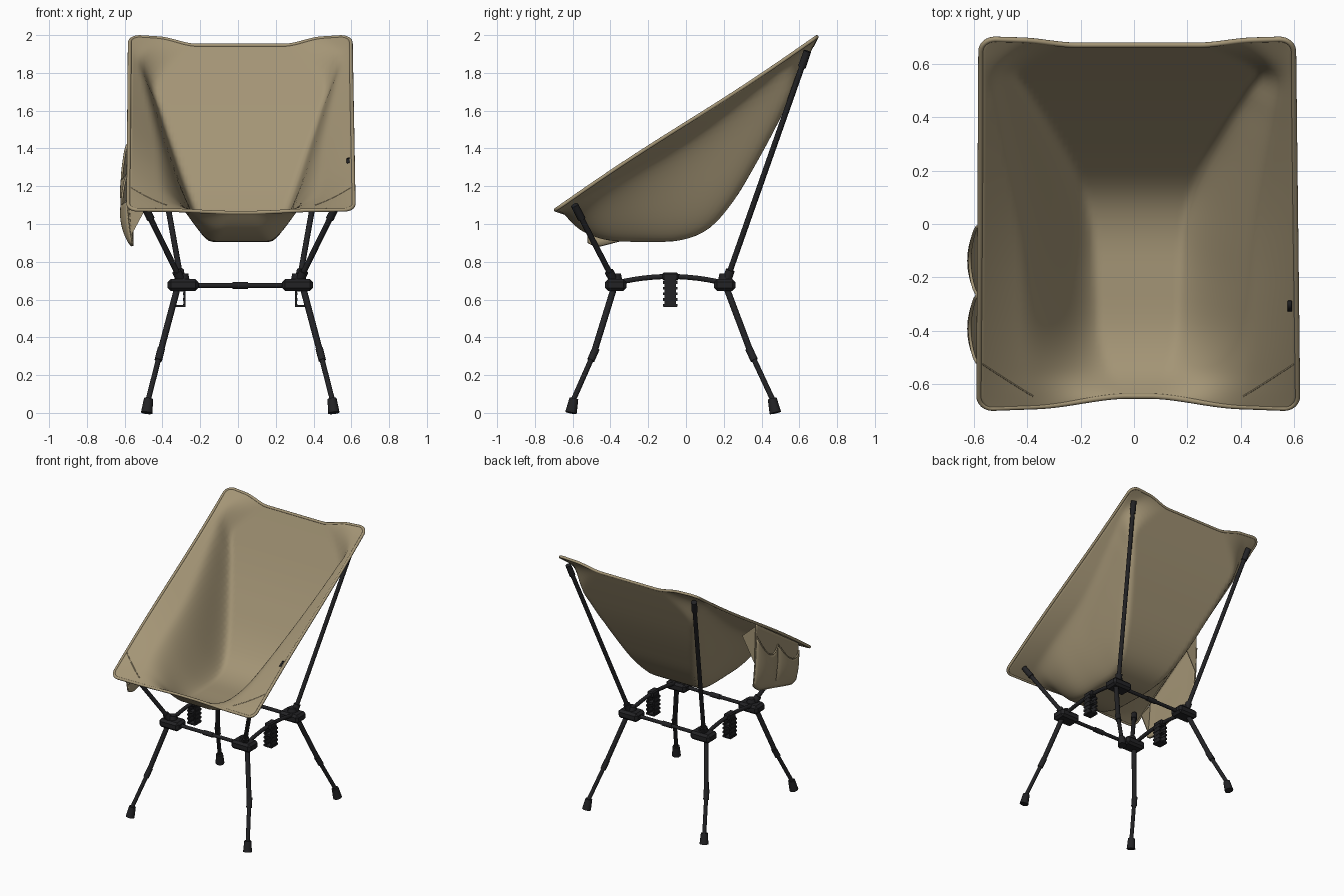
import bpy, bmesh, math
from mathutils import Vector, Matrix

if "Cube" in bpy.data.objects:
    bpy.data.objects.remove(bpy.data.objects["Cube"])

CX = 0.012  # shared centre line of seat and frame


def material(name, color, rough):
    m = bpy.data.materials.new(name)
    m.use_nodes = True
    m.diffuse_color = (*color, 1)
    bsdf = m.node_tree.nodes["Principled BSDF"]
    bsdf.inputs["Base Color"].default_value = (*color, 1)
    bsdf.inputs["Roughness"].default_value = rough
    return m


TAN = material("tan_fabric", (0.37, 0.30, 0.18), 0.9)
BLACK = material("black_frame", (0.016, 0.016, 0.018), 0.6)


def add_object(name, bm, mat, smooth=True):
    bmesh.ops.recalc_face_normals(bm, faces=bm.faces)
    me = bpy.data.meshes.new(name)
    bm.to_mesh(me)
    bm.free()
    me.materials.append(mat)
    ob = bpy.data.objects.new(name, me)
    bpy.context.collection.objects.link(ob)
    if smooth:
        bpy.ops.object.select_all(action='DESELECT')
        ob.select_set(True)
        bpy.context.view_layer.objects.active = ob
        bpy.ops.object.shade_smooth_by_angle(angle=math.radians(40))
    return ob


def rod(name, a, b, r1, r2=None, sides=16):
    a, b = Vector(a), Vector(b)
    d = b - a
    bm = bmesh.new()
    mat = Matrix.Translation((a + b) / 2) @ d.to_track_quat('Z', 'Y').to_matrix().to_4x4()
    bmesh.ops.create_cone(bm, cap_ends=True, segments=sides, radius1=r1,
                          radius2=r2 or r1, depth=d.length, matrix=mat)
    return add_object(name, bm, BLACK)


def box(name, center, size, bevel=0.0):
    bm = bmesh.new()
    bmesh.ops.create_cube(bm, size=1, matrix=Matrix.Translation(center) @ Matrix.Diagonal((*size, 1)))
    if bevel:
        bmesh.ops.bevel(bm, geom=bm.edges[:], offset=bevel, segments=1, affect='EDGES')
    return add_object(name, bm, BLACK, False)


def sheet(name, func, us, vs, thick, mat=TAN):
    bm = bmesh.new()
    rows = [[bm.verts.new(func(u, v)) for u in us] for v in vs]
    for r0, r1 in zip(rows, rows[1:]):
        for i in range(len(us) - 1):
            bm.faces.new((r0[i], r0[i + 1], r1[i + 1], r1[i]))
    ob = add_object(name, bm, mat)
    mod = ob.modifiers.new("thickness", 'SOLIDIFY')
    mod.thickness, mod.offset = thick, 0
    return ob


def cord(name, points, radius, mat, cyclic=False):
    cu = bpy.data.curves.new(name, 'CURVE')
    cu.dimensions = '3D'
    cu.bevel_depth, cu.bevel_resolution = radius, 3
    cu.use_fill_caps = True
    sp = cu.splines.new('POLY')
    sp.points.add(len(points) - 1)
    for p, co in zip(sp.points, points):
        p.co = (*co, 1)
    sp.use_cyclic_u = cyclic
    cu.materials.append(mat)
    ob = bpy.data.objects.new(name, cu)
    bpy.context.collection.objects.link(ob)
    return ob


def spline(points, t):
    """Smooth curve through evenly spaced values."""
    n = len(points) - 1
    i = min(int(t * n), n - 1)
    f = t * n - i
    p0, p1, p2, p3 = (points[min(max(k, 0), n)] for k in (i - 1, i, i + 1, i + 2))
    return (p1 * 2 + (p2 - p0) * f + (p0 * 2 - p1 * 5 + p2 * 4 - p3) * f * f
            + (p1 * 3 - p0 - p2 * 3 + p3) * f ** 3) * 0.5


# Sling seat: centre profile (y, z) and flat share of the half width, front to back
CENTER = [Vector(p) for p in ((-.645, 1.06), (-.55, .97), (-.41, .92), (-.22, .912), (-.03, .92),
                              (.12, .983), (.25, 1.13), (.37, 1.33), (.48, 1.535), (.58, 1.745), (.67, 1.945))]
FLAT = [.1, .18, .24, .26, .28, .34, .44, .56, .68, .76, .45]


def seat_point(s, t):
    rim = Vector((-.69 + 1.382 * t, 1.075 + .915 * t + .008 * math.sin(2 * math.pi * t)))
    c = spline(CENTER, t)
    w = spline(FLAT, t)
    x = max(0, (abs(s) - w) / (1 - w))
    e = min(1, x / .66)
    # steep wall out of the bowl that relaxes into a wing at the rim
    p = c + (rim - c) * (.6 * e * e * (3 - 2 * e) + .4 * x)
    r = 0.052
    d = min(min(t, 1 - t) * 1.65, r)
    half = .597 - .012 * t - r + math.sqrt(r * r - (r - d) ** 2)
    return Vector((CX + .004 * (1 - t) + half * s, p.x, p.y))


N = 64
ts = [.5 - .5 * math.cos(math.pi * i / N) for i in range(N + 1)]
ss = [-1 + 2 * i / N for i in range(N + 1)]
sheet("sling_seat", seat_point, ss, ts, 0.012)

# Rolled hem around the seat
edge = ([seat_point(s, 0) for s in ss] + [seat_point(1, t) for t in ts[1:]]
        + [seat_point(s, 1) for s in ss[-2::-1]] + [seat_point(-1, t) for t in ts[-2:0:-1]])
cord("seat_hem", edge, 0.010, TAN, True)

# Stitched seams across the front corners
for side, sx in (("left", 1), ("right", -1)):
    cord(side + "_corner_seam", [seat_point(sx * (.98 - .032 * k), .12 - .009 * k) + Vector((0, 0, .006))
                                 for k in range(11)], 0.003, TAN)

# Small plain tag on the side edge
sheet("edge_tag", lambda u, v: seat_point(u, v) + Vector((-.003, 0, .009)), (.95, .975), (.262, .29), .004, BLACK)

# Side organiser: hanging back panel and two bulging pouches
Y0, Y1 = -.01, -.52


def panel_limits(u):
    y = Y0 + (Y1 - Y0) * u
    top = 1.075 + .915 * (y + .69) / 1.382 - .01
    bottom = 1.0 - .135 * u + .4 * max(0, abs(u - .5) * 2 - .7) ** 2
    return y, top, bottom


def panel_point(u, v):
    y, top, bottom = panel_limits(u)
    return Vector((-.582 + .025 * v * v, y, top + (bottom - top) * v))


def pouch_point(u, v):
    wave = abs(math.sin(2 * math.pi * u))
    start = .2 + .2 * wave
    p = panel_point(u, start + (1 - start) * v)
    p.x -= .006 + .042 * wave ** .7 * max(0, math.sin(math.pi * (.2 + .8 * v))) ** .6
    return p


us = [i / 32 for i in range(33)]
vs = [i / 10 for i in range(11)]
sheet("organiser_panel", panel_point, us, vs, 0.007)
sheet("organiser_pouches", pouch_point, us, vs, 0.007)
cord("pouch_binding", [pouch_point(u, 0) for u in us], 0.006, TAN)

# Triangular gussets tying the organiser to the seat
for name, u, v, inner in (("rear_gusset", 0, .62, (-.47, -.01, 1.40)),
                          ("front_gusset", 1, .85, (-.50, -.52, 1.06))):
    bm = bmesh.new()
    bm.faces.new([bm.verts.new(p) for p in (panel_point(u, 0.03), panel_point(u, v), inner)])
    add_object(name, bm, TAN, False).modifiers.new("thickness", 'SOLIDIFY').thickness = .006

# Folding frame, mirrored left and right
HUB_X, HUB_Z = .303, .677
for side, sx in (("left", 1), ("right", -1)):
    def P(x, y, z):
        return Vector((CX + sx * x, y, z))

    for end, hy, joint, foot, pole_top in (
            ("front", -.372, P(.426, -.49, .31), P(.495, -.609, .04), P(.51, -.59, 1.1)),
            ("rear", .205, P(.426, .347, .31), P(.495, .473, .04), P(.53, .643, 1.915))):
        tag = f"{side}_{end}_"
        out = -1 if end == "front" else 1
        hub = P(HUB_X, hy, HUB_Z)
        box(tag + "hub", hub, (.162, .112, .064), .016)
        rod(tag + "hub_knob", hub + Vector((0, 0, .02)), hub + Vector((0, 0, .06)), .036, .028)
        # Leg: thick upper tube, joint sleeve, slim lower tube, rubber foot
        start = P(HUB_X + .03, hy + out * .01, .66)
        rod(tag + "upper_leg", start, joint, .017)
        low = (foot - joint).normalized()
        rod(tag + "leg_joint", joint - low * .035, joint + low * .035, .02)
        rod(tag + "lower_leg", joint, foot, .014)
        rod(tag + "foot", foot + Vector((0, 0, -.04)), foot - low * .04, .031, .024)
        # Pole reaching up to the seat corner
        base = P(HUB_X + .01, hy + out * .01, .70)
        up = (pole_top - base).normalized()
        rod(tag + "pole_socket", base, base + up * .06, .024)
        rod(tag + "pole", base, pole_top, .015)
        rod(tag + "pole_sleeve", pole_top - up * .09, pole_top, .021, .02)

    # Arched side rail with centre block
    bx = .322
    cord(side + "_side_rail", [P(bx, -.085 + .29 * k / 6, .722 - .036 * (k / 6) ** 2)
                               for k in range(-6, 7)], .014, BLACK)
    box(side + "_rail_block", P(bx, -.083, .722), (.05, .085, .044), .008)

    # Hanging ribbed strap clip
    for k, wall in ((-1, "inner"), (1, "outer")):
        box(f"{side}_{wall}_clip_wall", P(bx + k * .026, -.083, .635), (.01, .06, .15))
        for i in range(5):
            box(f"{side}_{wall}_clip_rib", P(bx + k * .026, -.083, .570 + i * .03), (.014, .076, .014))
    box(side + "_clip_base", P(bx, -.083, .565), (.06, .07, .01))
    box(side + "_clip_bridge", P(bx, -.083, .65), (.05, .06, .015))

# Cross bars between the hubs, with centre connectors
for end, y in (("front", -.372), ("rear", .205)):
    rod(end + "_cross_bar", (CX - HUB_X, y, .675), (CX + HUB_X, y, .675), .013)
    rod(end + "_bar_connector", (CX - .04, y, .675), (CX + .04, y, .675), .018)
